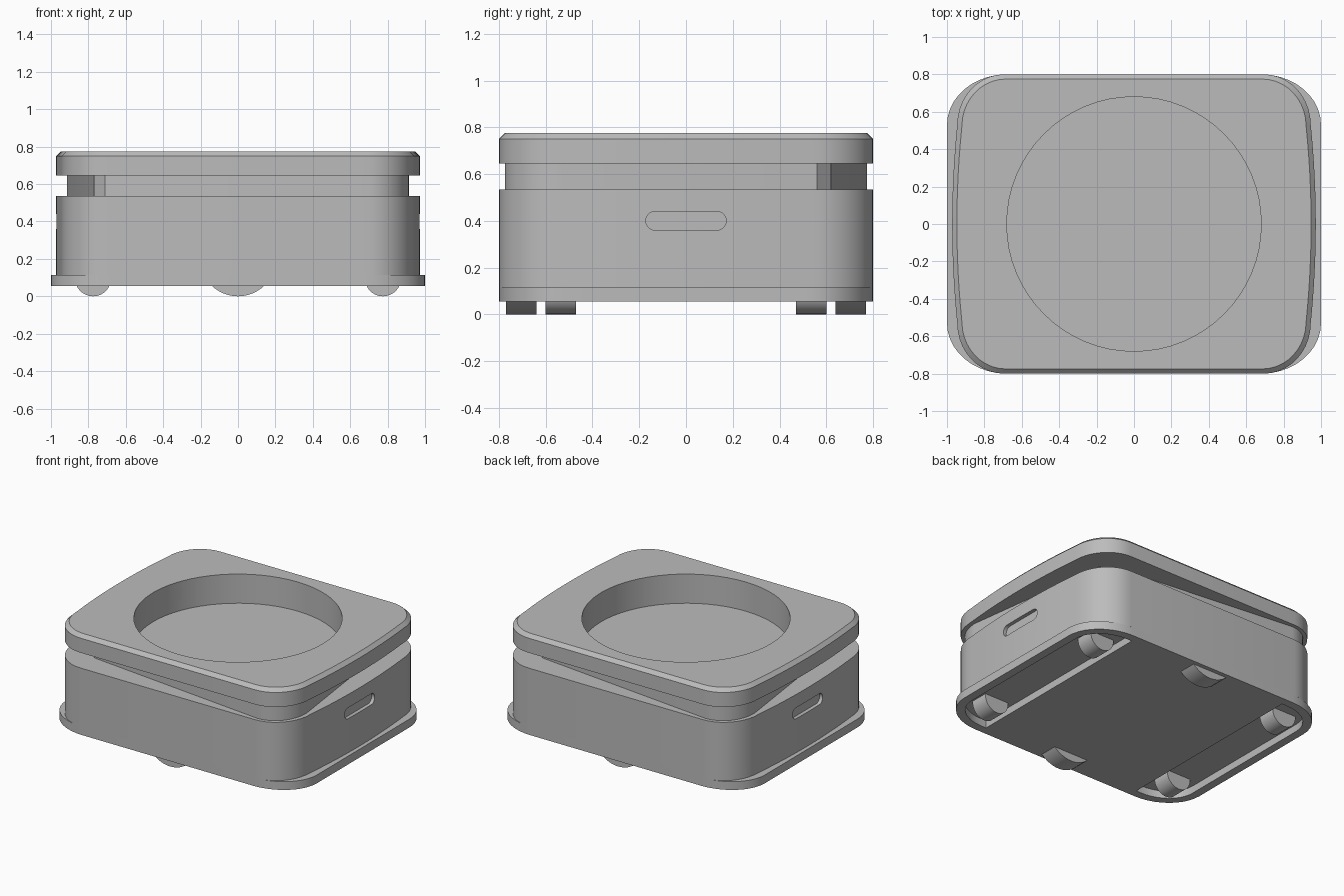
import bpy
import bmesh
from math import sin, cos, pi, acos

if "Cube" in bpy.data.objects:
    bpy.data.objects.remove(bpy.data.objects["Cube"])

GREY = (0.5, 0.5, 0.5, 1)
grey = bpy.data.materials.new("plain grey")
grey.use_nodes = True
grey.diffuse_color = GREY
grey.node_tree.nodes["Principled BSDF"].inputs["Base Color"].default_value = GREY


def loft(name, rings):
    """Closed solid through rings of 3D points."""
    bm = bmesh.new()
    loops = [[bm.verts.new(p) for p in ring] for ring in rings]
    n = len(loops[0])
    for low, high in zip(loops, loops[1:]):
        for i in range(n):
            j = (i + 1) % n
            bm.faces.new((low[i], low[j], high[j], high[i]))
    bm.faces.new(loops[0])
    bm.faces.new(loops[-1])
    bmesh.ops.recalc_face_normals(bm, faces=bm.faces)
    mesh = bpy.data.meshes.new(name)
    bm.to_mesh(mesh)
    bm.free()
    mesh.materials.append(grey)
    obj = bpy.data.objects.new(name, mesh)
    bpy.context.collection.objects.link(obj)
    return obj


def at_height(outline, z):
    return [(x, y, z) for x, y in outline]


def select(obj):
    bpy.ops.object.select_all(action='DESELECT')
    obj.select_set(True)
    bpy.context.view_layer.objects.active = obj


def cut(obj, cutter):
    mod = obj.modifiers.new("cut", 'BOOLEAN')
    mod.operation = 'DIFFERENCE'
    mod.solver = 'EXACT'
    mod.object = cutter
    select(obj)
    bpy.ops.object.modifier_apply(modifier=mod.name)
    bpy.data.objects.remove(cutter)


def outline(hx, hy, rx, ry, bulge=0.0, steps=10):
    """Rounded rectangle whose left and right sides may bow outwards."""
    quarter = []
    flat = hy - ry
    for i in range(6):
        y = flat * i / 6
        quarter.append((hx + bulge * (1 - (y / flat) ** 2), y))
    for i in range(steps + 1):
        a = pi / 2 * i / steps
        quarter.append((hx - rx + rx * cos(a), flat + ry * sin(a)))
    half = quarter + [(-x, y) for x, y in reversed(quarter[1:])]
    return half + [(-x, -y) for x, y in half]


def circle(radius, n=64):
    return [(radius * cos(2 * pi * i / n), radius * sin(2 * pi * i / n)) for i in range(n)]


def bowl_cutter():
    return loft("bowl_cutter", [at_height(circle(0.68), z) for z in (0.565, 1.0)])


parts = []

# Base plate with a pocket under each end
base = loft("base_plate", [at_height(outline(1, 0.8, 0.32, 0.27), z) for z in (0.055, 0.115)])
inner = outline(0.94, 0.74, 0.26, 0.21)
for side in (-1, 1):
    end = [(side * max(x, 0.64), y) for x, y in inner if x > 0.64]
    end.sort(key=lambda p: p[1])
    edge_y = end[-1][1]
    end = [(side * 0.64, -edge_y)] + end + [(side * 0.64, edge_y)]
    cut(base, loft("pocket_cutter", [at_height(end, z) for z in (0, 0.108)]))
parts.append(base)

# Main body with a shallow slot in each side
shell = outline(0.945, 0.8, 0.25, 0.27, 0.027)
body = loft("body", [at_height(shell, z) for z in (0.115, 0.535)])
for side in (-1, 1):
    slot = []
    for i in range(24):
        a = 2 * pi * (i + 0.5) / 24
        slot.append((0.04 * cos(a) + (0.132 if cos(a) > 0 else -0.132), 0.4 + 0.04 * sin(a)))
    cut(body, loft("slot_cutter", [[(side * x, y, z) for y, z in slot] for x in (0.945, 1.1)]))
parts.append(body)

# Neck: skewed outline, same after half a turn
half = [(-0.71, -0.62), (-0.77, -0.56)]
for i in range(9):
    a = pi / 2 * i / 8
    half.append((-0.7 - 0.215 * cos(a), 0.53 + 0.245 * sin(a)))
neck_outline = half + [(-x, -y) for x, y in half]
neck = loft("neck", [at_height(neck_outline, z) for z in (0.535, 0.645)])
cut(neck, bowl_cutter())
parts.append(neck)

# Lid with a chamfered top edge and a round opening
lid_top = outline(0.92, 0.775, 0.235, 0.25, 0.027)
lid = loft("lid", [at_height(shell, 0.645), at_height(shell, 0.75), at_height(lid_top, 0.775)])
cut(lid, bowl_cutter())
parts.append(lid)


# Rounded feet lying along y
def foot(name, x, y, radius, top):
    reach = acos((radius - top) / radius)
    arc = [reach * (i / 8 - 1) for i in range(17)]
    rings = [[(x + radius * sin(a), y + dy, radius - radius * cos(a)) for a in arc]
             for dy in (-0.065, 0.065)]
    parts.append(loft(name, rings))


for sy, row in ((-1, "front"), (1, "back")):
    foot(row + "_middle_foot", 0, sy * 0.705, 0.202, 0.057)
    for sx, col in ((1, "left"), (-1, "right")):
        foot(row + "_" + col + "_foot", sx * 0.775, sy * 0.535, 0.097, 0.11)

for part in parts:
    select(part)
    bpy.ops.object.shade_smooth_by_angle(angle=pi / 6)
